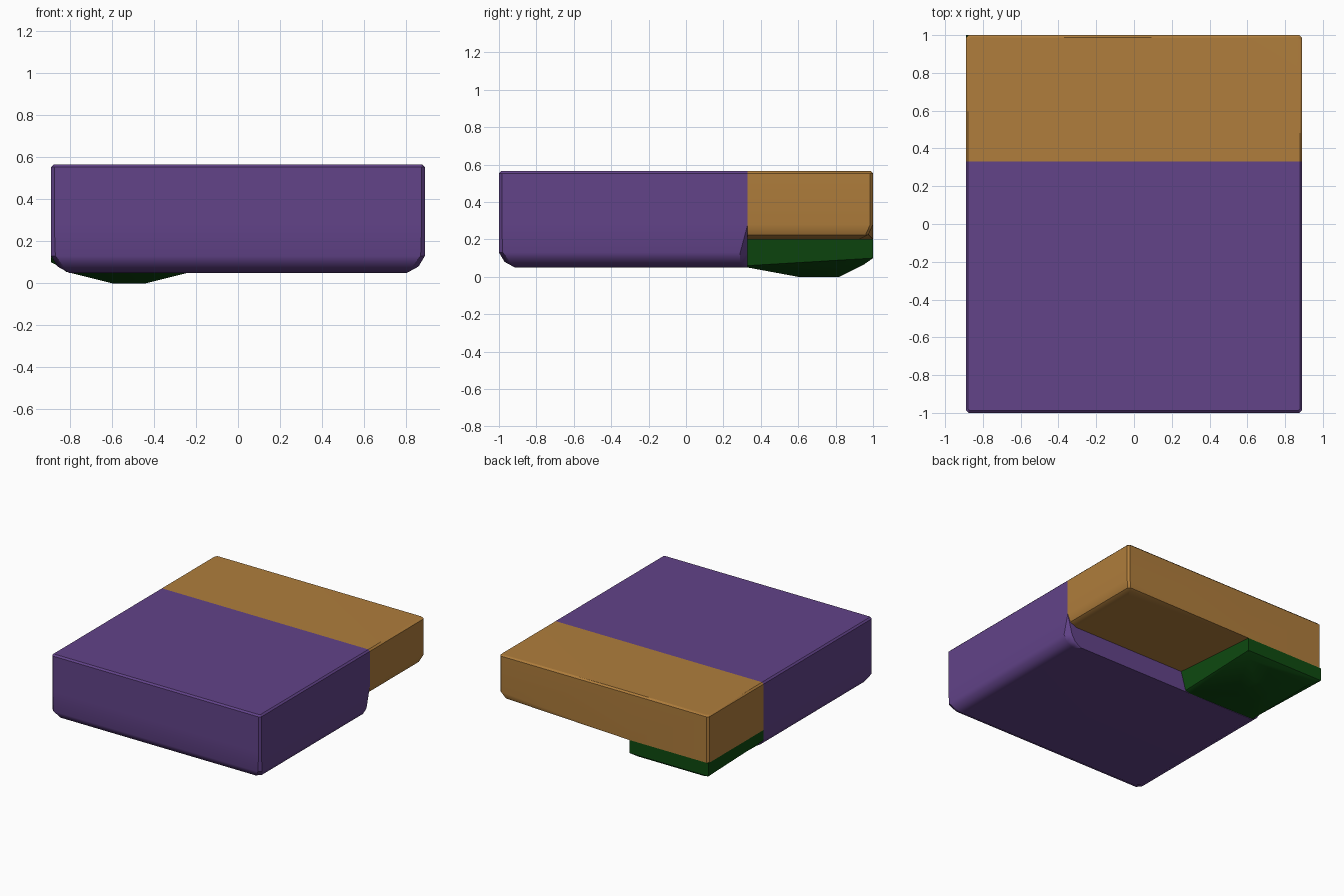
import bpy, bmesh, math

cube = bpy.data.objects.get("Cube")
if cube:
    bpy.data.objects.remove(cube, do_unlink=True)


def make_material(name, color):
    mat = bpy.data.materials.new(name)
    mat.use_nodes = True
    mat.diffuse_color = (*color, 1)
    mat.node_tree.nodes["Principled BSDF"].inputs["Base Color"].default_value = (*color, 1)
    return mat


def ring(x0, x1, y0, y1, z, cuts=(0, 0, 0, 0)):
    """Rectangle at height z; cuts chamfer the corners, going round from (x0, y0)."""
    a, b, c, d = cuts
    return [(x0, y0 + a, z), (x0 + a, y0, z), (x1 - b, y0, z), (x1, y0 + b, z),
            (x1, y1 - c, z), (x1 - c, y1, z), (x0 + d, y1, z), (x0, y1 - d, z)]


def loft(name, rings, mat, hidden=None):
    """Skin a stack of rings, cap both ends and drop the faces hidden in a joint."""
    bm = bmesh.new()
    rows = [[bm.verts.new(p) for p in r] for r in rings]
    n = len(rows[0])
    for low, high in zip(rows, rows[1:]):
        for i in range(n):
            j = (i + 1) % n
            bm.faces.new((low[i], low[j], high[j], high[i]))
    bm.faces.new(rows[0])
    bm.faces.new(rows[-1])
    bmesh.ops.remove_doubles(bm, verts=bm.verts, dist=0.0005)
    bmesh.ops.recalc_face_normals(bm, faces=bm.faces)
    if hidden:
        gone = [f for f in bm.faces if all(hidden(v.co) for v in f.verts)]
        bmesh.ops.delete(bm, geom=gone, context='FACES')
    mesh = bpy.data.meshes.new(name)
    bm.to_mesh(mesh)
    bm.free()
    mesh.materials.append(mat)
    obj = bpy.data.objects.new(name, mesh)
    bpy.context.collection.objects.link(obj)
    bpy.ops.object.select_all(action='DESELECT')
    obj.select_set(True)
    bpy.context.view_layer.objects.active = obj
    bpy.ops.object.shade_smooth_by_angle(angle=math.radians(36))
    weighted = obj.modifiers.new("weighted_normals", 'WEIGHTED_NORMAL')
    weighted.keep_sharp = True
    return obj


purple = make_material("purple", (0.122, 0.056, 0.25))
ochre = make_material("ochre", (0.432, 0.207, 0.045))
green = make_material("dark_green", (0.0044, 0.069, 0.0052))

W, SEAM, TOP, R = 0.89, 0.33, 0.565, 0.012

# Front block: rounded underside on three sides, chamfered corner at the step
main_levels = [  # height, inset, front corner cut, step corner cut
    (0.05, 0.085, 0.03, 0.04), (0.08, 0.03, 0.03, 0.04), (0.13, 0.0, 0.02, 0.04),
    (0.28, 0.0, 0.015, 0.0), (TOP - R, 0.0, 0.015, 0.0), (TOP, R, 0.01, 0.0)]
loft("front_block",
     [ring(-W + i, W - i, -1 + i, SEAM, z, (f, f, s, 0)) for z, i, f, s in main_levels],
     purple)

# Rear block: underside rounding fades out along the back towards the foot
FOOT = -0.22


def rear_ring(inset, z, foot_z, corner):
    x, y = W - inset, 1 - inset
    return [(-W, SEAM, foot_z), (x, SEAM, z), (x, y - corner, z), (x - corner, y, z),
            (FOOT, 1, foot_z), (-W + 0.015, 1, foot_z), (-W, 0.985, foot_z)]


def rear_top(inset, z):
    x, y = W - inset, 1 - inset
    return [(-x, SEAM, z), (x, SEAM, z), (x, y - 0.015, z), (x - 0.015, y, z),
            (FOOT, y, z), (-x + 0.015, y, z), (-x, y - 0.015, z)]


loft("rear_block",
     [rear_ring(0.075, 0.2, 0.2, 0.01), rear_ring(0.025, 0.225, 0.2, 0.015),
      rear_ring(0.0, 0.28, 0.2, 0.015), rear_top(0, TOP - R), rear_top(R, TOP)],
     ochre, hidden=lambda p: abs(p.y - SEAM) < 0.001)

# Foot under the rear right corner, with a faceted bulging base
loft("rear_foot",
     [ring(-0.6, -0.44, 0.6, 0.82, 0.0)[::2],
      [(-0.82, SEAM, 0.055), (-0.24, SEAM, 0.05), (-0.26, 0.95, 0.065), (-0.82, 0.95, 0.065)],
      [(-W, SEAM, 0.12), (-0.20, SEAM, 0.06), (FOOT, 1, 0.10), (-W, 1, 0.10)],
      [(-W, SEAM, 0.2), (-0.16, SEAM, 0.2), (FOOT, 1, 0.2), (-W, 1, 0.2)]],
     green, hidden=lambda p: p.z > 0.199)
